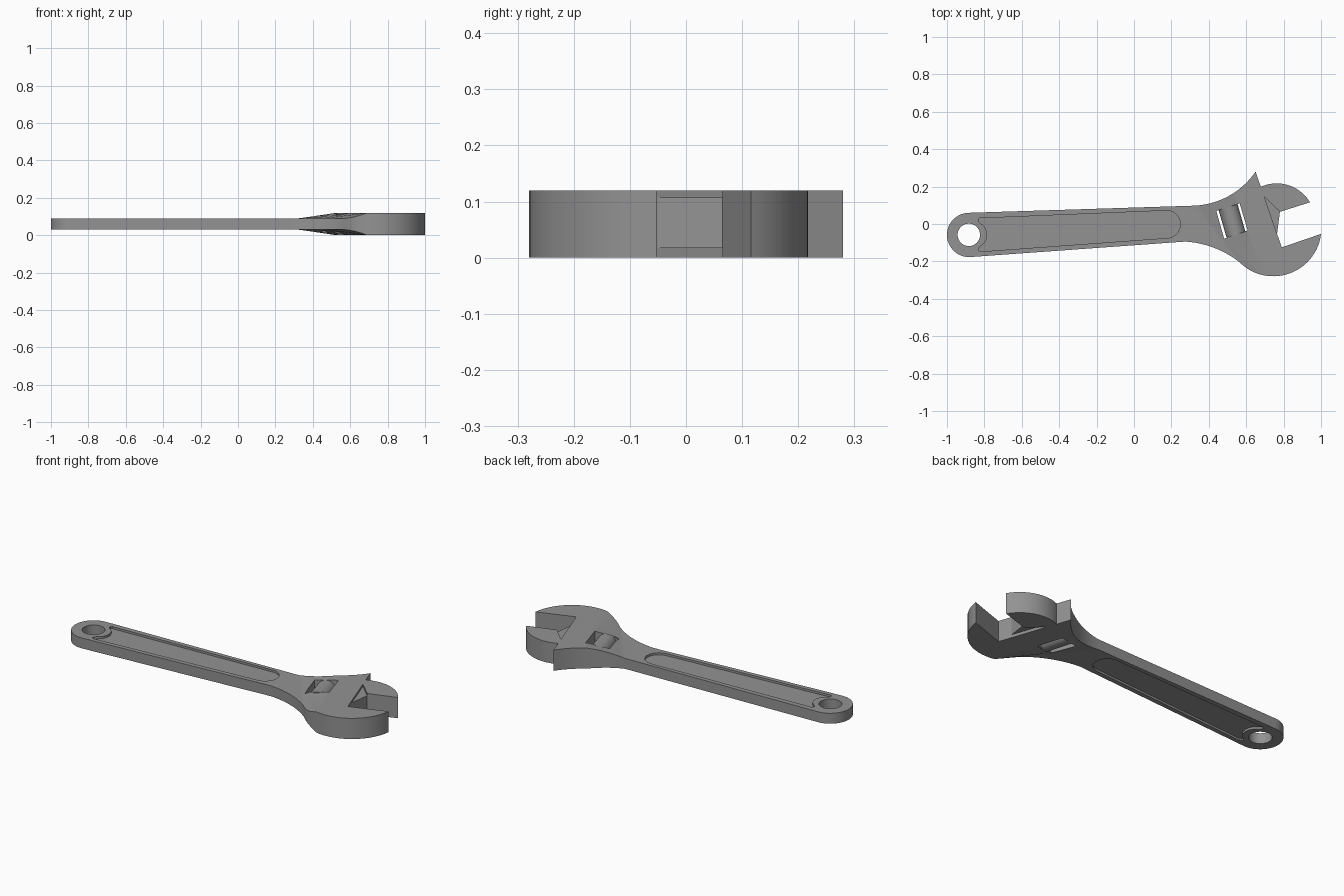
import bpy, bmesh, math
from mathutils import Vector, Matrix

if "Cube" in bpy.data.objects:
    bpy.data.objects.remove(bpy.data.objects["Cube"])

MID = 0.06  # mid-height of the flat tool
steel = bpy.data.materials.new("dark_steel")
steel.diffuse_color = (0.29, 0.29, 0.29, 1)
steel.use_nodes = True
steel.node_tree.nodes["Principled BSDF"].inputs["Base Color"].default_value = steel.diffuse_color


def arc(a, b, c, n=14):
    """Points on the circle through a, b, c, running from a to c via b."""
    (ax, ay), (bx, by), (cx, cy) = a, b, c
    d = 2 * (ax * (by - cy) + bx * (cy - ay) + cx * (ay - by))
    A, B, C = ax * ax + ay * ay, bx * bx + by * by, cx * cx + cy * cy
    ox = (A * (by - cy) + B * (cy - ay) + C * (ay - by)) / d
    oy = (A * (cx - bx) + B * (ax - cx) + C * (bx - ax)) / d
    r = math.hypot(ax - ox, ay - oy)
    t0, t1, t2 = [math.atan2(p[1] - oy, p[0] - ox) for p in (a, b, c)]
    tau = 2 * math.pi
    sweep, mid = (t2 - t0) % tau, (t1 - t0) % tau
    if mid > sweep:
        sweep -= tau
    return [(ox + r * math.cos(t0 + sweep * i / n), oy + r * math.sin(t0 + sweep * i / n))
            for i in range(n + 1)]


def prism_bm(outline, z0, z1):
    pts = []
    for p in outline:
        if not pts or math.dist(p, pts[-1]) > 1e-4:
            pts.append(p)
    if math.dist(pts[0], pts[-1]) < 1e-4:
        pts.pop()
    bm = bmesh.new()
    f = bm.faces.new([bm.verts.new((x, y, z0)) for x, y in pts])
    ext = bmesh.ops.extrude_face_region(bm, geom=[f])
    for v in ext["geom"]:
        if isinstance(v, bmesh.types.BMVert):
            v.co.z = z1
    bmesh.ops.recalc_face_normals(bm, faces=bm.faces)
    return bm


def finish(name, bm):
    me = bpy.data.meshes.new(name)
    bm.to_mesh(me)
    bm.free()
    me.materials.append(steel)
    ob = bpy.data.objects.new(name, me)
    bpy.context.collection.objects.link(ob)
    return ob


def prism(name, outline, z0, z1):
    return finish(name, prism_bm(outline, z0, z1))


def cut(ob, cutters):
    for c in cutters:
        m = ob.modifiers.new("cut", 'BOOLEAN')
        m.operation, m.solver, m.object = 'DIFFERENCE', 'EXACT', c
    dg = bpy.context.evaluated_depsgraph_get()
    me = bpy.data.meshes.new_from_object(ob.evaluated_get(dg))
    ob.modifiers.clear()
    ob.data = me
    for c in cutters:
        bpy.data.objects.remove(c)


def smooth(ob):
    ob.data.shade_smooth()
    ob.data.set_sharp_from_angle(angle=math.radians(25))


# handle, fixed jaw and upper jaw outline, counter-clockwise
body = (arc((-0.88, 0.06), (-1.0, -0.058), (-0.88, -0.177), 24)
        + arc((0.275, -0.094), (0.43, -0.128), (0.565, -0.205))
        + arc((0.565, -0.205), (0.64, -0.257), (0.73, -0.279))
        + arc((0.73, -0.279), (0.912, -0.218), (1.0, -0.053), 18)
        + [(0.79, -0.125), (0.696, 0.147), (0.78, 0.065)]
        + arc((0.941, 0.116), (0.86, 0.193), (0.678, 0.199), 18)
        + arc((0.65, 0.28), (0.516, 0.155), (0.32, 0.098)))
bm = prism_bm(body, 0, 2 * MID)

# thin handle ramping up to the full-height head


def ramp_start(y):
    return 0.32 - 0.806 * (y - 0.1)


def ramp_end(y):
    return 0.53 - 0.372 * (y - 0.16)


for line in (ramp_start, ramp_end):
    bmesh.ops.bisect_plane(bm, geom=bm.verts[:] + bm.edges[:] + bm.faces[:],
                           plane_co=(line(0), 0, 0),
                           plane_no=(1, line(0) - line(1), 0))
for v in bm.verts:
    s, e = ramp_start(v.co.y), ramp_end(v.co.y)
    t = min(1, max(0, (v.co.x - s) / (e - s)))
    v.co.z = MID + math.copysign(0.03 + 0.03 * t, v.co.z - MID)
wrench_body = finish("wrench_body", bm)

# hanging hole, worm window and the two shallow handle panels
hole = [(-0.883 + 0.06 * math.cos(i * math.pi / 20), -0.058 + 0.06 * math.sin(i * math.pi / 20))
        for i in range(40)]
window = [(0.44, 0.07), (0.482, -0.079), (0.608, -0.035), (0.565, 0.11)]
panel = ([(-0.815, -0.147)]
         + arc((0.175, -0.075), (0.248, 0.0), (0.18, 0.072), 16)
         + arc((-0.815, 0.031), (-0.832, 0.024), (-0.829, 0.01), 4)
         + arc((-0.82, 0.003), (-0.785, -0.058), (-0.82, -0.119), 12)
         + arc((-0.829, -0.126), (-0.832, -0.14), (-0.815, -0.147), 4))
cut(wrench_body, [prism("hole_cutter", hole, -0.1, 0.3),
                  prism("window_cutter", window, -0.1, 0.3),
                  prism("panel_cutter_top", panel, 0.078, 0.3),
                  prism("panel_cutter_bottom", panel, -0.2, 0.042)])
smooth(wrench_body)

# recessed rail of the sliding jaw
slider = [(0.69, 0.147), (0.696, 0.147), (0.78, 0.065), (0.765, -0.051), (0.75, -0.051)]
prism("jaw_slider", slider, 0.017, 0.107)

# adjusting worm, lying along the slide direction
bm = bmesh.new()
axis = Vector((-0.275, 0.96, 0)).normalized()
rot = axis.to_track_quat('Z', 'Y').to_matrix().to_4x4()
bmesh.ops.create_cone(bm, cap_ends=True, segments=32, radius1=0.053, radius2=0.053, depth=0.156,
                      matrix=Matrix.Translation((0.524, 0.017, MID)) @ rot)
smooth(finish("adjusting_worm", bm))
